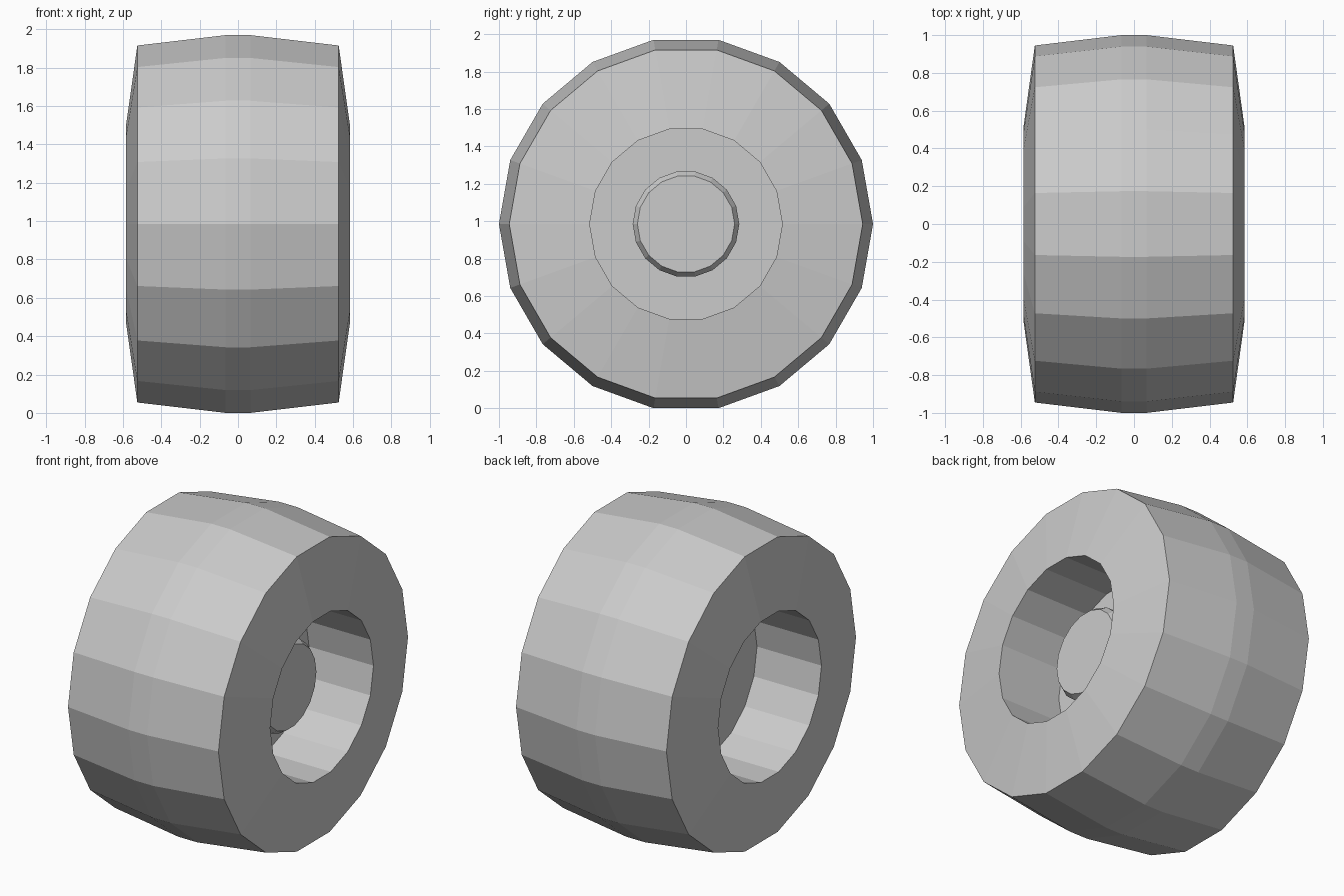
import bpy, bmesh
from math import cos, sin, pi

if "Cube" in bpy.data.objects:
    bpy.data.objects.remove(bpy.data.objects["Cube"])

SIDES = 18
CENTRE_Z = 0.985


def lathe_x(name, profile):
    """Revolve (x, radius) points around the wheel axis; cap both ends."""
    bm = bmesh.new()
    rings = []
    for x, r in profile:
        angles = [2 * pi * i / SIDES for i in range(SIDES)]
        rings.append([bm.verts.new((x, r * cos(a), CENTRE_Z + r * sin(a))) for a in angles])
    for a, b in zip(rings, rings[1:]):
        for i in range(SIDES):
            j = (i + 1) % SIDES
            bm.faces.new((a[i], a[j], b[j], b[i]))
    bm.faces.new(rings[0])
    bm.faces.new(rings[-1])
    bmesh.ops.recalc_face_normals(bm, faces=bm.faces)
    mesh = bpy.data.meshes.new(name)
    bm.to_mesh(mesh)
    bm.free()
    obj = bpy.data.objects.new(name, mesh)
    bpy.context.collection.objects.link(obj)
    return obj


# Tyre: recessed floor, bore wall, side wall and crowned tread, mirrored in x
half = [(0.135, 0.515), (0.585, 0.515), (0.525, 0.945), (0.065, 1.0)]
lathe_x("tyre", half + [(-x, r) for x, r in reversed(half)])

# Hub: chamfered boss standing on the outer recess floor
lathe_x("hub", [(0.10, 0.285), (0.325, 0.285), (0.365, 0.26)])
